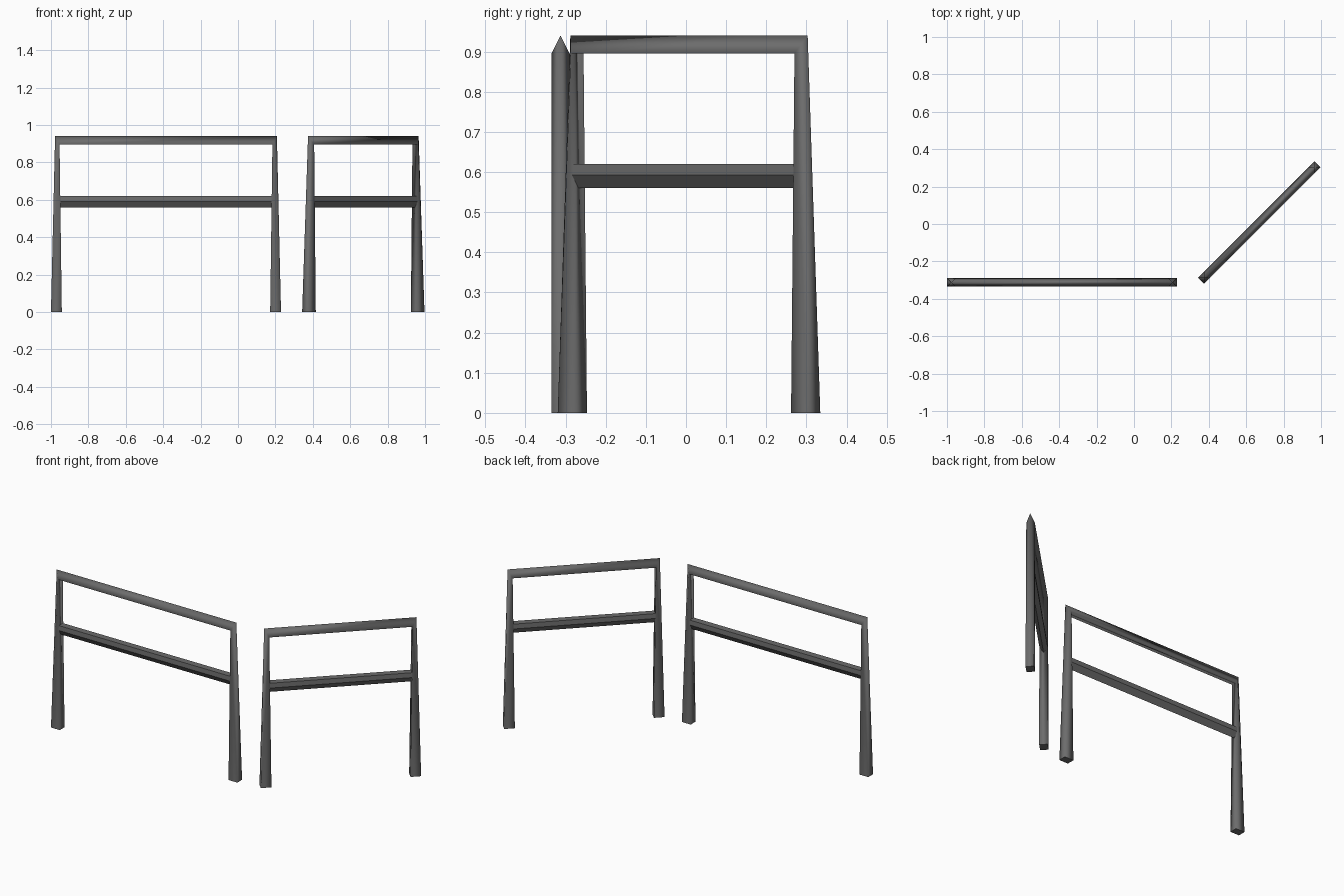
import bpy
import bmesh
import math

cube = bpy.data.objects.get("Cube")
if cube:
    bpy.data.objects.remove(cube, do_unlink=True)

GREY = (0.15, 0.15, 0.15, 1.0)
metal = bpy.data.materials.new("dark grey metal")
metal.use_nodes = True
metal.diffuse_color = GREY
metal.node_tree.nodes["Principled BSDF"].inputs["Base Color"].default_value = GREY

HALF_THICK = 0.0225
EAVE, RIDGE = 0.895, 0.94


def finish(bm, name, location, angle):
    bmesh.ops.recalc_face_normals(bm, faces=bm.faces)
    mesh = bpy.data.meshes.new(name)
    bm.to_mesh(mesh)
    bm.free()
    mesh.materials.append(metal)
    obj = bpy.data.objects.new(name, mesh)
    obj.location = location
    obj.rotation_euler.z = angle
    bpy.context.collection.objects.link(obj)


def arch_frame(name, half, location, angle):
    """Square-footed legs narrowing to a triangular, mitred top rail."""
    bm = bmesh.new()
    tops = []
    t = HALF_THICK
    for side in (-1, 1):
        def v(x, y, z):
            return bm.verts.new((side * x, y, z))
        outer = [v(half, -t, 0), v(half, t, 0)]
        inner = [v(half - 0.058, -t, 0), v(half - 0.058, t, 0)]
        eaves = [v(half - 0.046, -t, EAVE), v(half - 0.046, t, EAVE)]
        apex = v(half - 0.022, 0, RIDGE)
        bm.faces.new((outer[0], outer[1], apex))
        bm.faces.new((inner[0], inner[1], eaves[1], eaves[0]))
        for i in (0, 1):
            bm.faces.new((outer[i], inner[i], eaves[i]))
            bm.faces.new((outer[i], eaves[i], apex))
        foot = bm.faces.new((outer[0], outer[1], inner[1], inner[0]))
        for edge in foot.edges:
            edge.smooth = False
        tops.append((eaves[0], apex, eaves[1]))
    # top rail joins the two mitred triangles
    a, b = tops
    for i in range(3):
        j = (i + 1) % 3
        bm.faces.new((a[i], a[j], b[j], b[i]))
    for face in bm.faces:
        face.smooth = True
    finish(bm, name, location, angle)


def middle_rail(name, half, location, angle):
    """Five-sided bar with a flat top and a pointed underside."""
    bm = bmesh.new()
    t = HALF_THICK - 0.001
    profile = [(-t * 0.9, 0.62), (t * 0.9, 0.62), (t, 0.592), (0, 0.56), (-t, 0.592)]
    ends = [[bm.verts.new((x, y, z)) for y, z in profile] for x in (-half, half)]
    for ring in ends:
        bm.faces.new(ring)
    for i in range(len(profile)):
        j = (i + 1) % len(profile)
        bm.faces.new((ends[0][i], ends[0][j], ends[1][j], ends[1][i]))
    finish(bm, name, location, angle)


# straight frame on the right, diagonal frame on the left
for side, half, location, angle in (
    ("right", 0.615, (-0.385, -0.3125, 0), 0),
    ("left", 0.44, (0.67, 0.0075, 0), math.radians(45)),
):
    arch_frame(side + "_arch_frame", half, location, angle)
    middle_rail(side + "_middle_rail", half - 0.035, location, angle)
